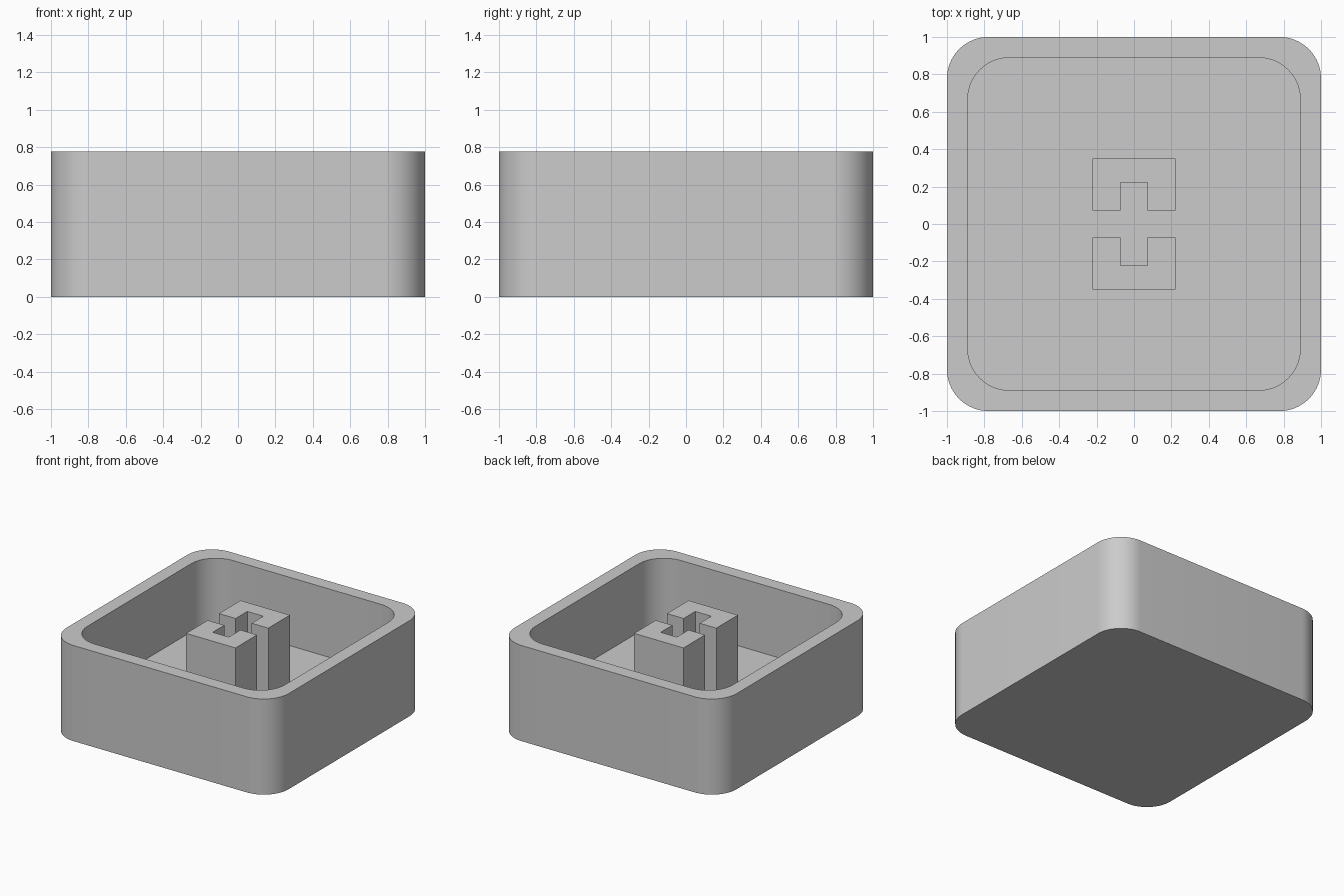
import bpy
import bmesh
import math

cube = bpy.data.objects.get("Cube")
if cube:
    bpy.data.objects.remove(cube, do_unlink=True)

UNIT = 1 / 9            # tray is 18 modules wide
HEIGHT = 7 * UNIT
FLOOR = 2 * UNIT
RADIUS = 2 * UNIT
WALL = UNIT
SEGMENTS = 16

grey = bpy.data.materials.new("light grey plastic")
grey.use_nodes = True
colour = (0.6, 0.6, 0.6, 1)
grey.diffuse_color = colour
grey.node_tree.nodes["Principled BSDF"].inputs["Base Color"].default_value = colour


def rounded_square(half, radius):
    """Counter-clockwise outline with rounded corners."""
    points = []
    for corner, (sx, sy) in enumerate([(1, 1), (-1, 1), (-1, -1), (1, -1)]):
        for i in range(SEGMENTS + 1):
            angle = (corner + i / SEGMENTS) * math.pi / 2
            points.append((sx * (half - radius) + radius * math.cos(angle),
                           sy * (half - radius) + radius * math.sin(angle)))
    return points


def ring(bm, outline, z):
    return [bm.verts.new((x, y, z)) for x, y in outline]


def bridge(bm, a, b):
    for i in range(len(a)):
        j = (i + 1) % len(a)
        bm.faces.new((a[i], a[j], b[j], b[i]))


def finish(bm, name):
    bmesh.ops.recalc_face_normals(bm, faces=bm.faces)
    mesh = bpy.data.meshes.new(name)
    bm.to_mesh(mesh)
    bm.free()
    mesh.materials.append(grey)
    obj = bpy.data.objects.new(name, mesh)
    bpy.context.collection.objects.link(obj)
    return obj


# Tray: outer wall, rim, inner wall and floor as one closed shell
bm = bmesh.new()
outer = rounded_square(1, RADIUS)
inner = rounded_square(1 - WALL, RADIUS)
rings = [ring(bm, outer, 0), ring(bm, outer, HEIGHT),
         ring(bm, inner, HEIGHT), ring(bm, inner, FLOOR)]
for lower, upper in zip(rings, rings[1:]):
    bridge(bm, lower, upper)
bm.faces.new(rings[0][::-1])
bm.faces.new(rings[-1])
tray = finish(bm, "tray")
bpy.ops.object.select_all(action="DESELECT")
tray.select_set(True)
bpy.context.view_layer.objects.active = tray
bpy.ops.object.shade_smooth_by_angle(angle=math.radians(30))

# Stem: two facing U-shaped posts leaving a cross-shaped socket
HALF_WIDTH = 2 * UNIT
HALF_DEPTH = 0.35
HALF_SLOT = 0.072
SOCKET_END = 2 * UNIT
half_outline = [(HALF_WIDTH, HALF_SLOT), (HALF_WIDTH, HALF_DEPTH)]
slot_side = [(HALF_SLOT, SOCKET_END), (HALF_SLOT, HALF_SLOT)]
right_half = slot_side + half_outline
post_outline = right_half + [(-x, y) for x, y in reversed(right_half)]
for name, side in (("back_stem_post", 1), ("front_stem_post", -1)):
    bm = bmesh.new()
    outline = [(x, side * y) for x, y in post_outline]
    base, top = ring(bm, outline, FLOOR), ring(bm, outline, HEIGHT)
    bridge(bm, base, top)
    bm.faces.new(base[::-1])
    bm.faces.new(top)
    finish(bm, name)
